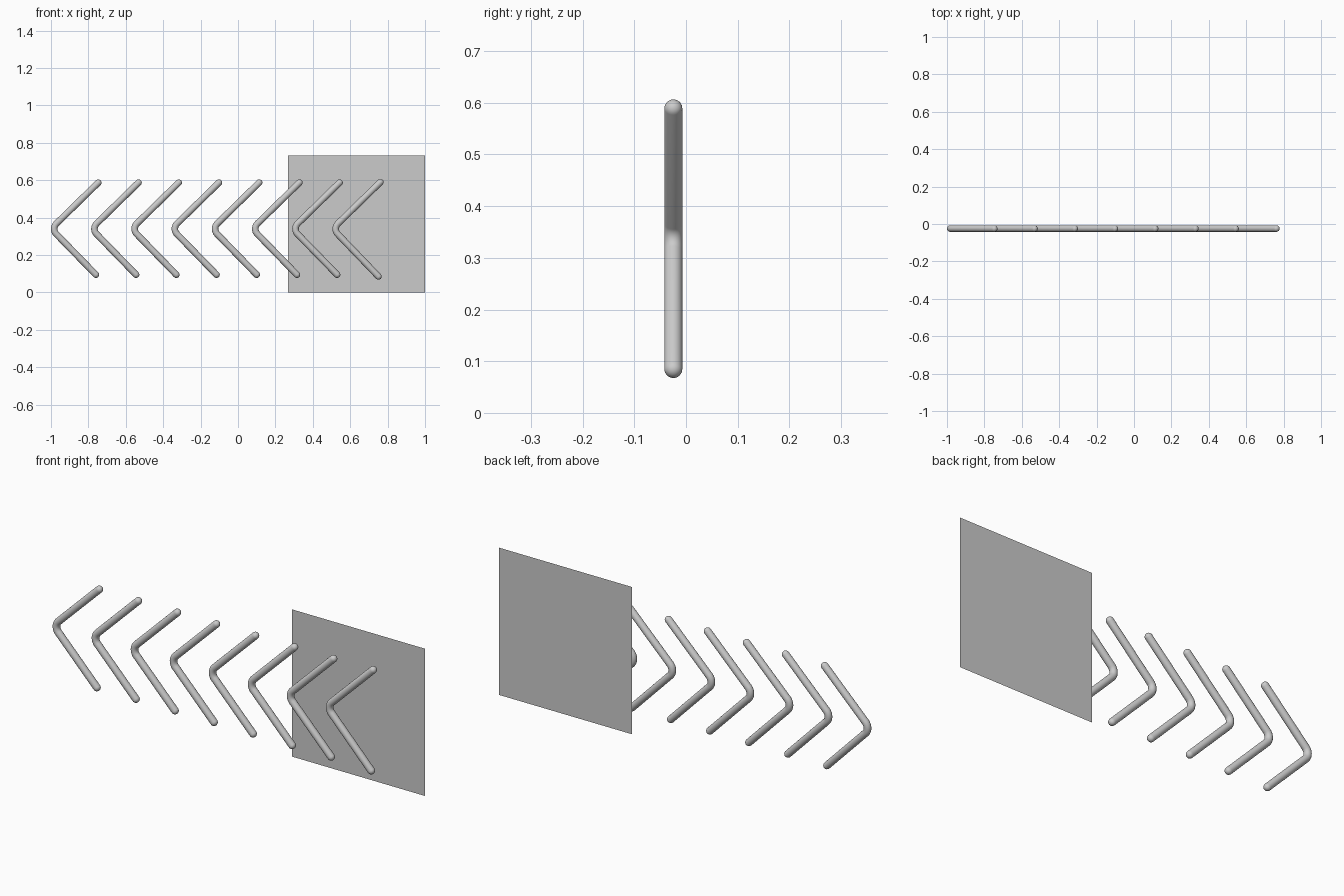
import bpy, bmesh, math
from mathutils import Vector

if "Cube" in bpy.data.objects:
    bpy.data.objects.remove(bpy.data.objects["Cube"])

R = 0.0175       # tube radius
BEND = 0.04      # centreline bend radius
SIDES = 24
Y = Vector((0, 1, 0))


def centreline(a, corner, b, steps=12):
    """Straight arm, rounded corner, straight arm."""
    u, v = (a - corner).normalized(), (b - corner).normalized()
    half = u.angle(v) / 2
    cut = BEND / math.tan(half)
    centre = corner + (u + v).normalized() * BEND / math.sin(half)
    s, e = corner + u * cut - centre, corner + v * cut - centre
    total = s.angle(e)
    arc = []
    for i in range(steps + 1):
        k = i / steps
        arc.append(centre + (s * math.sin((1 - k) * total) + e * math.sin(k * total)) / math.sin(total))
    return [a] + arc + [b]


def chevron_mesh(a, corner, b):
    pts = centreline(a, corner, b)
    stations = []
    t0, t1 = (pts[1] - pts[0]).normalized(), (pts[-1] - pts[-2]).normalized()
    angles = [math.radians(15 * i) for i in range(1, 6)]
    # domed start, body, domed end
    stations += [(a - t0 * R * math.cos(q), t0, R * math.sin(q)) for q in angles]
    for i, p in enumerate(pts):
        t = t0 if i == 0 else t1 if i == len(pts) - 1 else \
            ((pts[i + 1] - p).normalized() + (p - pts[i - 1]).normalized()).normalized()
        stations.append((p, t, R))
    stations += [(b + t1 * R * math.cos(q), t1, R * math.sin(q)) for q in reversed(angles)]

    bm = bmesh.new()
    rings = []
    for p, t, r in stations:
        n = t.cross(Y)
        rings.append([bm.verts.new(p + r * (n * math.cos(w) + Y * math.sin(w)))
                      for w in (2 * math.pi * j / SIDES for j in range(SIDES))])
    for r0, r1 in zip(rings, rings[1:]):
        for j in range(SIDES):
            k = (j + 1) % SIDES
            bm.faces.new((r0[j], r0[k], r1[k], r1[j]))
    for ring, tip in ((rings[0], a - t0 * R), (rings[-1], b + t1 * R)):
        pole = bm.verts.new(tip)
        for j in range(SIDES):
            bm.faces.new((ring[j], ring[(j + 1) % SIDES], pole))
    bmesh.ops.recalc_face_normals(bm, faces=bm.faces)
    for f in bm.faces:
        f.smooth = True
    me = bpy.data.meshes.new("chevron")
    bm.to_mesh(me)
    bm.free()
    return me


def add(name, me, loc):
    ob = bpy.data.objects.new(name, me)
    ob.location = loc
    bpy.context.collection.objects.link(ob)


# row of bent rods; the last one is slightly larger
corner = Vector((0, 0, 0.34))
rod = chevron_mesh(Vector((0.252, 0, 0.5865)), corner, Vector((0.239, 0, 0.0945)))
last = chevron_mesh(Vector((0.255, 0, 0.589)), corner, Vector((0.245, 0, 0.085)))
for i in range(8):
    add(f"bent_rod_{i + 1}", last if i == 7 else rod, (-0.999 + 0.215 * i, -0.0245, 0))

# flat backing panel behind the rods
bm = bmesh.new()
bm.faces.new([bm.verts.new(c) for c in
              ((0.268, 0, 0), (1, 0, 0), (1, 0, 0.733), (0.268, 0, 0.733))])
panel = bpy.data.meshes.new("panel")
bm.to_mesh(panel)
bm.free()
add("backing_panel", panel, (0, 0.042, 0))
